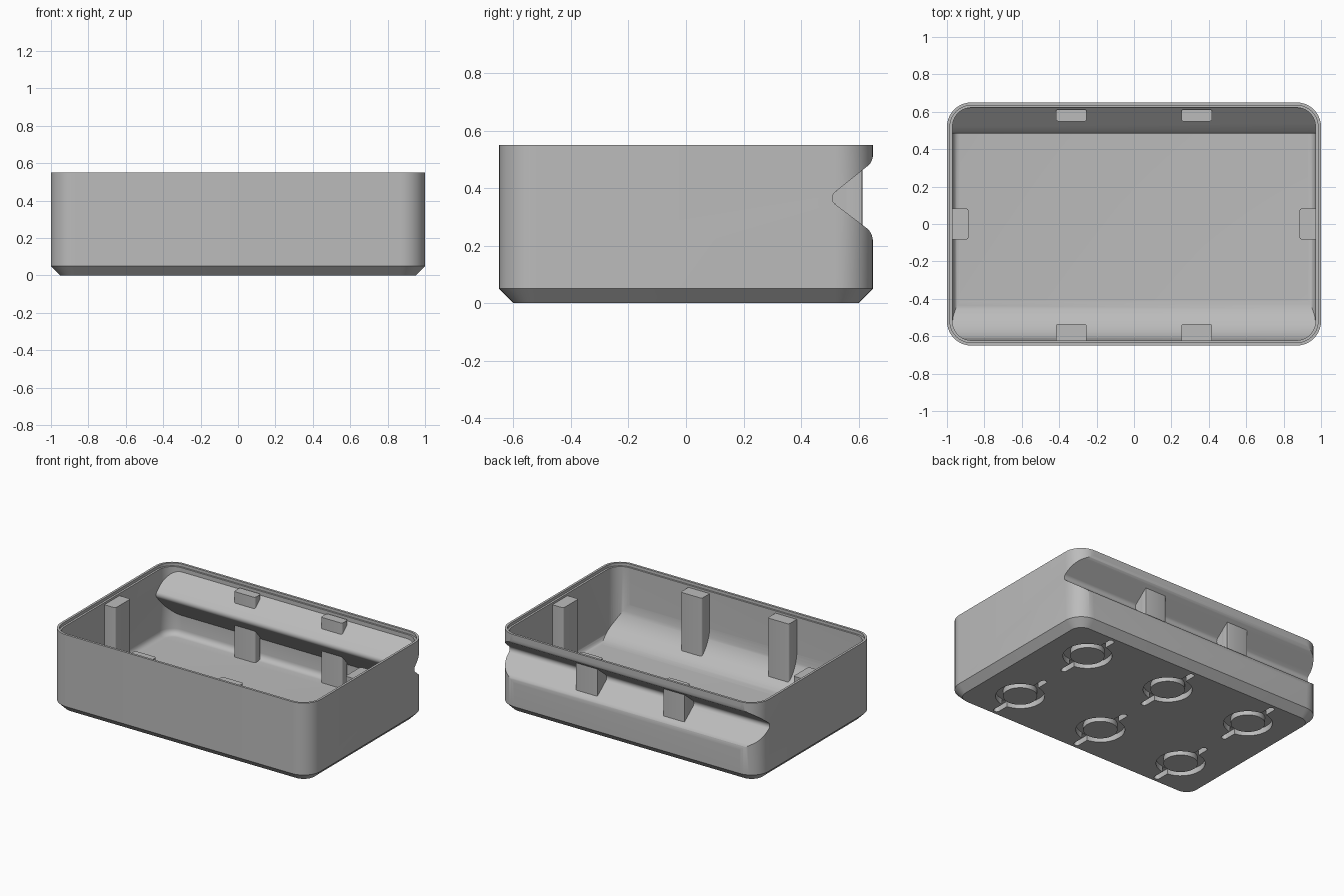
import bpy, bmesh, math

if "Cube" in bpy.data.objects:
    bpy.data.objects.remove(bpy.data.objects["Cube"], do_unlink=True)

grey = bpy.data.materials.new("light_grey")
grey.use_nodes = True
COLOUR = (0.5, 0.5, 0.5, 1)
grey.diffuse_color = COLOUR
grey.node_tree.nodes["Principled BSDF"].inputs["Base Color"].default_value = COLOUR


def rounded_rect(hx, hy, r, z, cx=0, cy=0, seg=10):
    """Outline of a rounded rectangle at height z."""
    pts = []
    for k, (sx, sy) in enumerate([(1, 1), (-1, 1), (-1, -1), (1, -1)]):
        for i in range(seg + 1):
            a = math.pi / 2 * (k + i / seg)
            pts.append((cx + sx * (hx - r) + r * math.cos(a),
                        cy + sy * (hy - r) + r * math.sin(a), z))
    return pts


def circle(r, z, cx, cy, n=48):
    return [(cx + r * math.cos(2 * math.pi * i / n),
             cy + r * math.sin(2 * math.pi * i / n), z) for i in range(n)]


def loft(name, rings, loop=False):
    """Skin a stack of outlines, capped at the ends unless it loops."""
    bm = bmesh.new()
    rows = [[bm.verts.new(p) for p in ring] for ring in rings]
    pairs = list(zip(rows, rows[1:]))
    if loop:
        pairs.append((rows[-1], rows[0]))
    else:
        bm.faces.new(rows[0][::-1])
        bm.faces.new(rows[-1])
    for a, b in pairs:
        n = len(a)
        for i in range(n):
            j = (i + 1) % n
            bm.faces.new((a[i], a[j], b[j], b[i]))
    bmesh.ops.recalc_face_normals(bm, faces=bm.faces)
    mesh = bpy.data.meshes.new(name)
    bm.to_mesh(mesh)
    bm.free()
    mesh.materials.append(grey)
    obj = bpy.data.objects.new(name, mesh)
    bpy.context.scene.collection.objects.link(obj)
    return obj


def prism_x(name, profile, x0, x1):
    """Extrude a (y, z) profile along x."""
    return loft(name, [[(x, y, z) for y, z in profile] for x in (x0, x1)])


def combine(target, tool, operation="DIFFERENCE"):
    """Apply a boolean and discard the tool."""
    mod = target.modifiers.new("cut", "BOOLEAN")
    mod.operation, mod.solver, mod.object = operation, "EXACT", tool
    bpy.context.view_layer.objects.active = target
    bpy.ops.object.modifier_apply(modifier=mod.name)
    bpy.data.objects.remove(tool, do_unlink=True)


def arc(cy, cz, r, a0, a1, n=8):
    angles = [math.radians(a0 + (a1 - a0) * i / n) for i in range(n + 1)]
    return [(cy + r * math.cos(a), cz + r * math.sin(a)) for a in angles]


# Outer shell with chamfered foot
body = loft("tray_body", [
    rounded_rect(0.95, 0.60, 0.08, 0),
    rounded_rect(1, 0.65, 0.13, 0.05),
    rounded_rect(1, 0.65, 0.13, 0.55)])

# V groove along the back, softened at its mouth and root
groove = ([(0.75, 0.52), (0.652, 0.52)]
          + arc(0.60, 0.515, 0.05, 0, -45, 5)
          + arc(0.537, 0.365, 0.028, 135, 225, 5)
          + arc(0.59, 0.215, 0.06, 45, 0, 5)
          + [(0.652, 0.21), (0.75, 0.21)])
combine(body, prism_x("groove_cutter", groove, -1.2, 1.2))

# Cavity: rounded pocket, front scoop and inner side of the groove
fillet = 0.04
rings = []
for i in range(6):
    a = math.pi / 2 * i / 5
    inset = fillet * (1 - math.sin(a))
    rings.append(rounded_rect(0.97 - inset, 0.622 - inset, 0.10 - inset,
                              0.06 + fillet * (1 - math.cos(a))))
rings.append(rounded_rect(0.97, 0.622, 0.10, 0.7))
cavity = loft("cavity_cutter", rings)
section = ([(-0.66, 0.8), (-0.66, 0.32)]
           + arc(-0.39, 0.292, 0.233, 180, 270, 16)
           + [(-0.36, 0.05), (0.66, 0.05), (0.66, 0.155)]
           + arc(0.515, 0.365, 0.03, 225, 135, 6)
           + [(0.66, 0.535), (0.66, 0.8)])
combine(cavity, prism_x("section_cutter", section, -1.1, 1.1), "INTERSECT")
combine(body, cavity)

# Stepped lip for a lid
combine(body, loft("lip_cutter", [rounded_rect(0.984, 0.634, 0.114, z)
                                  for z in (0.53, 0.6)]))

# Ring pockets with two pry slots each, under the base
for cx in (-0.66, 0, 0.66):
    for cy in (-0.33, 0.33):
        ring = [circle(r, z, cx, cy) for r, z in
                ((0.155, -0.05), (0.155, 0.04), (0.108, 0.04), (0.108, -0.05))]
        combine(body, loft("ring_cutter", ring, loop=True))
        for s in (-1, 1):
            slot = [rounded_rect(0.02, 0.06, 0.019, z, cx, cy + s * 0.19, 5)
                    for z in (-0.04, 0.038)]
            combine(body, loft("slot_cutter", slot))

# Supporting posts on the front and end walls
TOP = 0.515


def post(name, hx, hy, cx, cy):
    return loft(name, [rounded_rect(hx, hy, 0.012, z, cx, cy, 4)
                       for z in (0.05, TOP)])


parts = [body]
for side, s in (("right", -1), ("left", 1)):
    cx = s * 0.335
    parts.append(post("end_post_" + side, 0.05, 0.083, s * 0.935, 0))
    parts.append(post("front_post_" + side, 0.082, 0.05, cx, -0.585))
    # Back posts run through the groove, with a wedge filling its root
    parts.append(post("back_post_" + side, 0.082, 0.032, cx, 0.581))
    parts.append(prism_x("groove_wedge_" + side,
                         [(0.612, 0.475), (0.503, 0.37), (0.503, 0.36),
                          (0.612, 0.255)], cx - 0.0815, cx + 0.0815))

# Smooth rounded areas while keeping the edges sharp
bpy.ops.object.select_all(action="DESELECT")
for obj in parts:
    obj.select_set(True)
bpy.context.view_layer.objects.active = body
bpy.ops.object.shade_smooth_by_angle(angle=math.radians(30))
